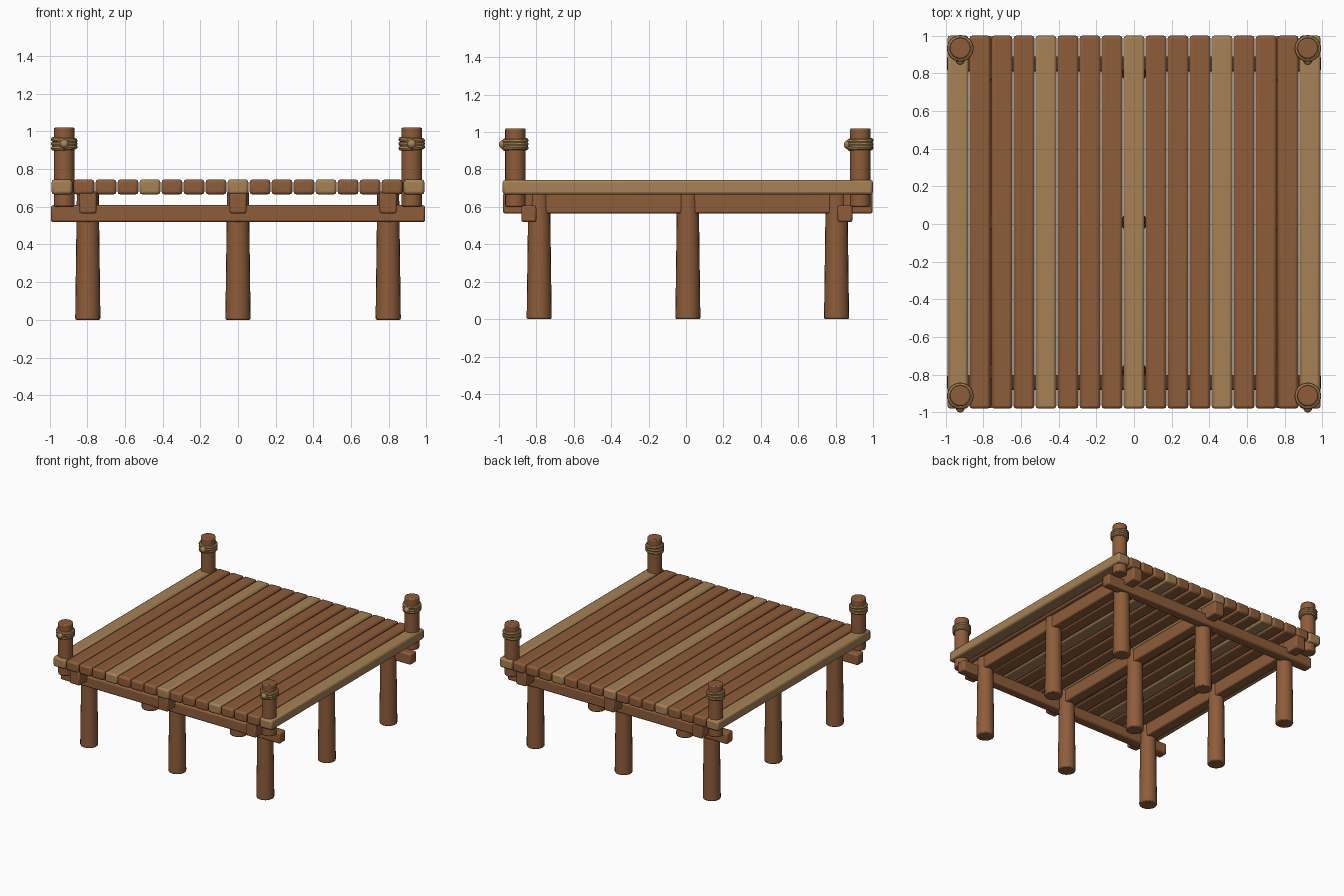
import bpy, math

default = bpy.data.objects.get("Cube")
if default:
    bpy.data.objects.remove(default, do_unlink=True)


def material(name, colour):
    m = bpy.data.materials.new(name)
    m.use_nodes = True
    m.diffuse_color = (*colour, 1)
    m.node_tree.nodes["Principled BSDF"].inputs["Base Color"].default_value = (*colour, 1)
    return m


BROWN = material("brown wood", (0.27, 0.108, 0.042))
TAN = material("tan wood", (0.38, 0.22, 0.09))
ROPE = material("rope tan", (0.39, 0.225, 0.09))


def finish(name, mat, bevel=0):
    ob = bpy.context.object
    ob.name = name
    ob.data.materials.append(mat)
    if bevel:
        bpy.ops.object.transform_apply(location=False, rotation=False, scale=True)
        mod = ob.modifiers.new("Rounded edges", "BEVEL")
        mod.width, mod.segments = bevel, 2
    bpy.ops.object.shade_smooth_by_angle(angle=math.radians(35))
    return ob


def box(name, centre, size, mat, bevel):
    bpy.ops.mesh.primitive_cube_add(size=1, location=centre)
    bpy.context.object.scale = size
    return finish(name, mat, bevel)


def log(name, x, y, bottom, top, r_bottom, r_top):
    bpy.ops.mesh.primitive_cone_add(vertices=20, radius1=r_bottom, radius2=r_top,
                                    depth=top - bottom, location=(x, y, (top + bottom) / 2))
    ob = finish(name, BROWN, 0.008)
    ob.modifiers[0].limit_method = "ANGLE"
    return ob


MID = 0.01  # centre of the deck along y

# Deck planks, every fourth one lighter
for i in range(17):
    box(f"deck_plank_{i + 1}", ((i - 8) * 0.1168, MID, 0.705), (0.11, 1.98, 0.08),
        BROWN if i % 4 else TAN, 0.015)

# Joists under the planks and the piles that carry them
for x, side in ((-0.797, "right"), (0, "middle"), (0.797, "left")):
    box(f"joist_{side}", (x, MID, 0.62), (0.09, 1.975, 0.11), BROWN, 0.01)
    for y, row in ((-0.795, "front"), (0, "centre"), (0.795, "back")):
        log(f"pile_{row}_{side}", x, MID + y, 0, 0.68, 0.067, 0.058)

# Cross beams
for y, row in ((-0.84, "front"), (0.85, "back")):
    box(f"cross_beam_{row}", (0, y, 0.563), (1.986, 0.08, 0.09), BROWN, 0.012)

# Corner posts with rope coils and a knot on the front of each
for x, side in ((-0.922, "right"), (0.922, "left")):
    for y, row in ((-0.912, "front"), (0.932, "back")):
        tag = f"{row}_{side}"
        log(f"corner_post_{tag}", x, y, 0.6, 1.02, 0.055, 0.055)
        for k in range(3):
            bpy.ops.mesh.primitive_torus_add(
                location=(x, y, 0.914 + k * 0.02), rotation=(0.03, 0.06 * (k - 1), 0),
                major_segments=24, minor_segments=8, major_radius=0.058, minor_radius=0.013)
            finish(f"rope_coil_{tag}_{k + 1}", ROPE)
        bpy.ops.mesh.primitive_uv_sphere_add(segments=16, ring_count=10, radius=0.024,
                                             location=(x, y - 0.064, 0.933))
        finish(f"rope_knot_{tag}", ROPE)
